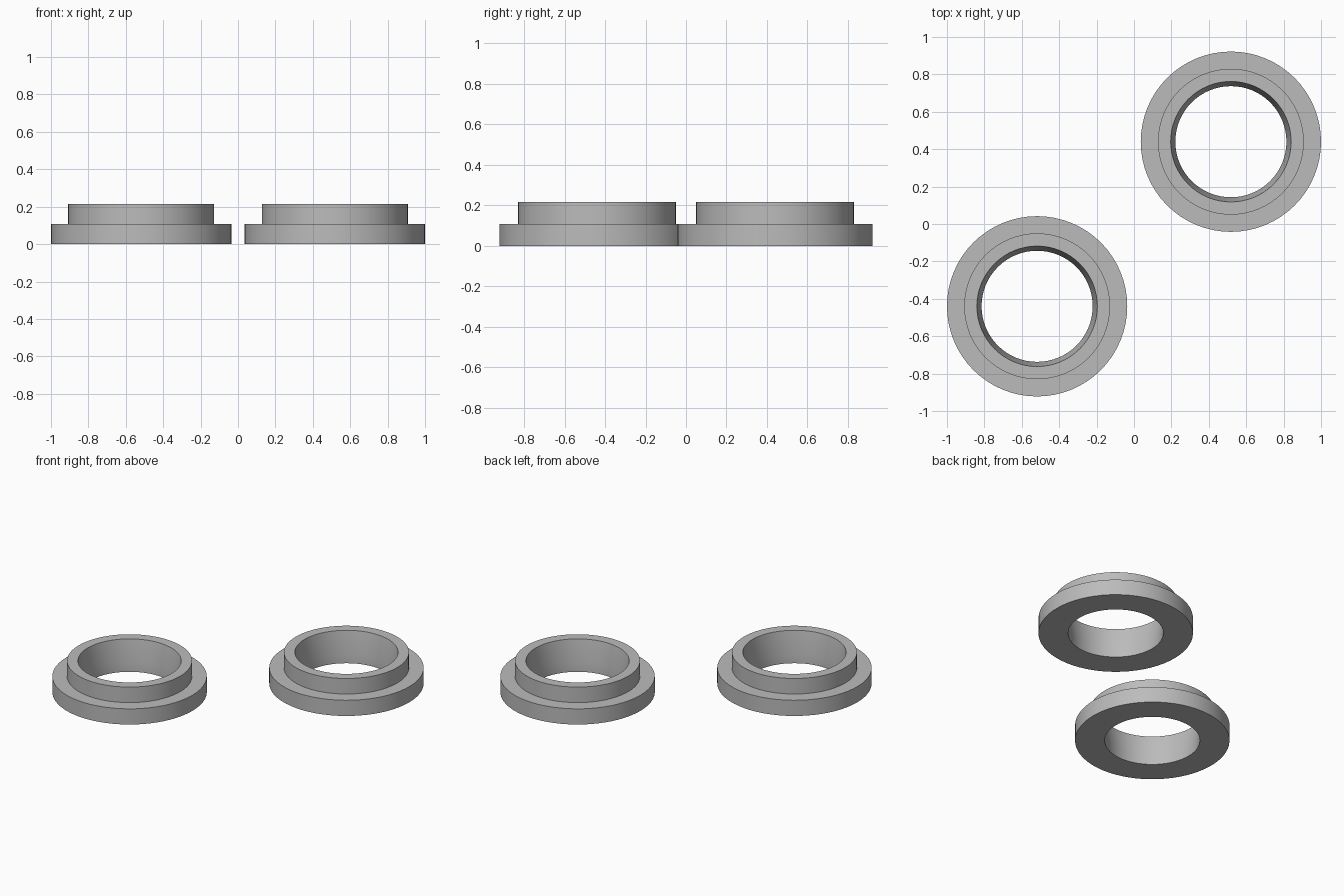
import bpy, bmesh, math

if "Cube" in bpy.data.objects:
    bpy.data.objects.remove(bpy.data.objects["Cube"], do_unlink=True)

# Single plain grey
grey = bpy.data.materials.new("plain grey")
grey.use_nodes = True
colour = (0.5, 0.5, 0.5, 1)
grey.diffuse_color = colour
grey.node_tree.nodes["Principled BSDF"].inputs["Base Color"].default_value = colour

SIDES = 64
# Closed section (radius, height): flange, collar, tapered bore
SECTION = [(0.297, 0), (0.482, 0), (0.482, 0.108), (0.39, 0.108),
           (0.39, 0.215), (0.322, 0.215), (0.297, 0.06)]


def flanged_ring(name, x, y):
    """Lathe the section into a stepped ring."""
    bm = bmesh.new()
    rings = []
    for i in range(SIDES):
        a = math.tau * i / SIDES
        rings.append([bm.verts.new((r * math.cos(a), r * math.sin(a), z))
                      for r, z in SECTION])
    n = len(SECTION)
    for i in range(SIDES):
        here, there = rings[i], rings[(i + 1) % SIDES]
        for j in range(n):
            k = (j + 1) % n
            bm.faces.new((here[j], there[j], there[k], here[k]))
    bmesh.ops.recalc_face_normals(bm, faces=bm.faces[:])
    mesh = bpy.data.meshes.new(name)
    bm.to_mesh(mesh)
    bm.free()
    mesh.materials.append(grey)
    obj = bpy.data.objects.new(name, mesh)
    obj.location = (x, y, 0)
    bpy.context.collection.objects.link(obj)
    bpy.ops.object.select_all(action="DESELECT")
    obj.select_set(True)
    bpy.context.view_layer.objects.active = obj
    bpy.ops.object.shade_smooth_by_angle(angle=math.radians(30))


# Two matching rings set diagonally
for name, side in (("left_flanged_ring", 1), ("right_flanged_ring", -1)):
    flanged_ring(name, side * 0.518, side * 0.44)
